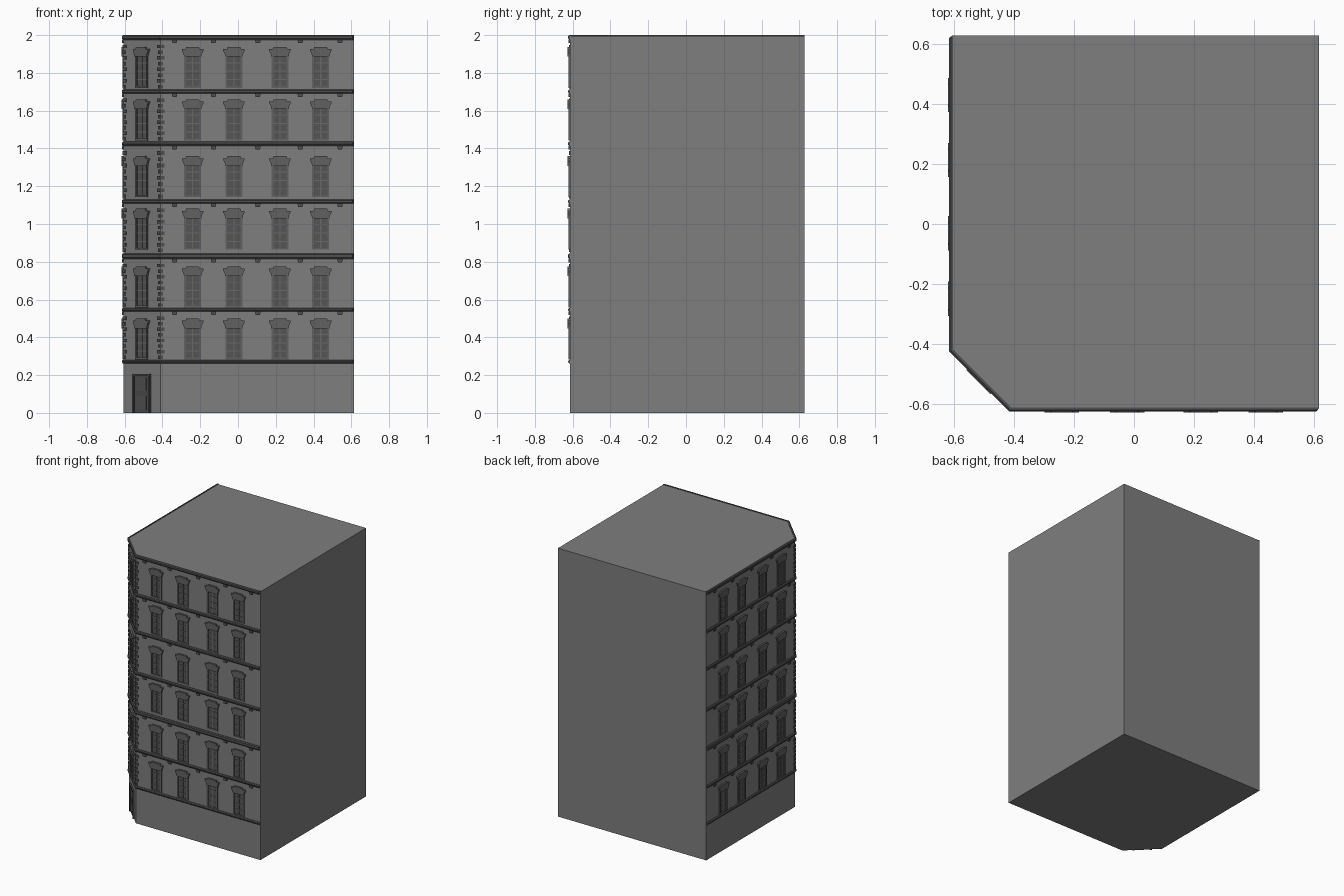
import bpy, bmesh
from mathutils import Vector

if "Cube" in bpy.data.objects:
    bpy.data.objects.remove(bpy.data.objects["Cube"])

X0, X1, Y0, Y1 = -0.605, 0.615, -0.614, 0.627   # wall limits
C = 0.195                                       # cut corner size
T = 0.4142                                      # mitre factor at 135 degree corners
L = C * 2 ** 0.5
R = 0.5 ** 0.5
LEDGES = [(0.262, 0.28), (0.536, 0.556), (0.815, 0.845), (1.108, 1.13),
          (1.413, 1.436), (1.69, 1.712), (1.975, 2.0)]
SILLS = [0.282, 0.558, 0.864, 1.142, 1.443, 1.72]

# each facade: origin, direction along the wall, outward normal
front = (Vector((X0 + C, Y0, 0)), Vector((1, 0, 0)), Vector((0, -1, 0)))
left = (Vector((X0, Y0 + C, 0)), Vector((0, 1, 0)), Vector((-1, 0, 0)))
corner = (Vector((X0, Y0 + C, 0)), Vector((R, -R, 0)), Vector((-R, -R, 0)))

parts = {}


def loft(name, rings):
    """Join rings of points into a capped solid inside the named part."""
    bm = parts.setdefault(name, bmesh.new())
    vs = [[bm.verts.new(p) for p in r] for r in rings]
    n = len(vs[0])
    for a, b in zip(vs, vs[1:]):
        for i in range(n):
            bm.faces.new((a[i], a[(i + 1) % n], b[(i + 1) % n], b[i]))
    bm.faces.new(vs[0][::-1])
    bm.faces.new(vs[-1])


def slab(name, fac, outline, depth, back=-0.002):
    """Extrude an (along, height) outline out from a facade."""
    o, u, n = fac
    loft(name, [[o + u * s + n * d + Vector((0, 0, z)) for s, z in outline]
                for d in (back, depth)])


def box(name, fac, s0, s1, z0, z1, depth):
    slab(name, fac, [(s0, z0), (s1, z0), (s1, z1), (s0, z1)], depth)


def window(fac, s, z):
    w, h = 0.045, 0.178
    box("window_glass", fac, s - w, s + w, z, z + h, 0.001)
    for k in (-1, 1):
        a = s + k * (w - 0.005)
        box("window_frame", fac, a - 0.005, a + 0.005, z, z + h, 0.007)
    box("window_frame", fac, s - w, s + w, z, z + 0.01, 0.007)
    box("window_bars", fac, s - 0.003, s + 0.003, z, z + h, 0.004)
    for i in (1, 2, 3):
        b = z + h * i / 4
        box("window_bars", fac, s - w, s + w, b - 0.0025, b + 0.0025, 0.004)
    # flared hood with a raised middle
    half = [(0.046, 0.166), (0.048, 0.18), (0.057, 0.198), (0.057, 0.206),
            (0.038, 0.206), (0.034, 0.217)]
    pts = half + [(-a, b) for a, b in half[::-1]]
    slab("window_hood", fac, [(s + a, z + b) for a, b in pts], 0.013)


def bracket(fac, s, z):
    slab("bracket", fac, [(s - 0.011, z - 0.018), (s + 0.011, z - 0.018),
                          (s + 0.014, z - 0.006), (s + 0.014, z),
                          (s - 0.014, z), (s - 0.014, z - 0.006)], 0.009)


# main block with a cut corner, roof just below the top ledge
foot = [(X0 + C, Y0), (X1, Y0), (X1, Y1), (X0, Y1), (X0, Y0 + C)]
loft("building_body", [[Vector((x, y, z)) for x, y in foot] for z in (0, 1.996)])

# ledges swept along the three street sides
path = [lambda d: (X1 - max(d, 0), Y0 - d), lambda d: (X0 + C - d * T, Y0 - d),
        lambda d: (X0 - d, Y0 + C - d * T), lambda d: (X0 - d, Y1 - max(d, 0))]
for z0, z1 in LEDGES:
    prof = [(-0.004, z0), (0.005, z0), (0.01, z0 + 0.007), (0.01, z1 - 0.006),
            (0.004, z1), (-0.004, z1)]
    loft("ledge", [[Vector((*f(d), z)) for d, z in prof] for f in path])

# windows and brackets
for i, z in enumerate(SILLS):
    for fac in (front, left):
        for s in (0.17, 0.388, 0.632, 0.848):
            window(fac, s, z)
        for s in (0.074, 0.28, 0.515, 0.74, 0.95):
            bracket(fac, s, LEDGES[i + 1][0])
    window(corner, L / 2, z)

# alternating corner stones on both edges of the cut corner
N, E = 8, 0.0025
for (_, za), (zb, _) in zip(LEDGES, LEDGES[1:]):
    step = (zb - za - 0.02) / N
    for i in range(N):
        z0 = za + 0.006 + i * step
        z1 = z0 + step * 0.6
        w = 0.022 if i % 2 else 0.014
        box("corner_stones", front, -E, w, z0, z1, 0.006)
        box("corner_stones", left, -E, w, z0, z1, 0.006)
        box("corner_stones", corner, -E, w, z0, z1, 0.006)
        box("corner_stones", corner, L - w, L + E, z0, z1, 0.006)

# entrance door
m = L / 2
box("door", corner, m - 0.055, m + 0.055, 0, 0.197, 0.003)
for k in (-1, 1):
    a = m + k * 0.06
    box("door_frame", corner, a - 0.006, a + 0.006, 0, 0.207, 0.01)
box("door_frame", corner, m - 0.06, m + 0.06, 0.195, 0.207, 0.01)
for z0, z1 in ((0.015, 0.09), (0.115, 0.185)):
    box("door_panel", corner, m - 0.04, m + 0.036, z0, z1, 0.006)
box("door_handle", corner, m + 0.042, m + 0.05, 0.097, 0.107, 0.01)

# dark stone wall, darker trim and openings
SHADES = {"building_body": 0.21, "window_glass": 0.09, "window_frame": 0.12,
          "window_bars": 0.14, "window_hood": 0.12, "door": 0.07,
          "door_frame": 0.07, "door_panel": 0.08, "door_handle": 0.5}
for name, bm in parts.items():
    bmesh.ops.recalc_face_normals(bm, faces=bm.faces)
    me = bpy.data.meshes.new(name)
    bm.to_mesh(me)
    bm.free()
    g = SHADES.get(name, 0.08)
    mat = bpy.data.materials.new(name + "_grey")
    mat.diffuse_color = (g, g, g, 1)
    mat.use_nodes = True
    mat.node_tree.nodes["Principled BSDF"].inputs["Base Color"].default_value = mat.diffuse_color
    me.materials.append(mat)
    bpy.context.collection.objects.link(bpy.data.objects.new(name, me))
